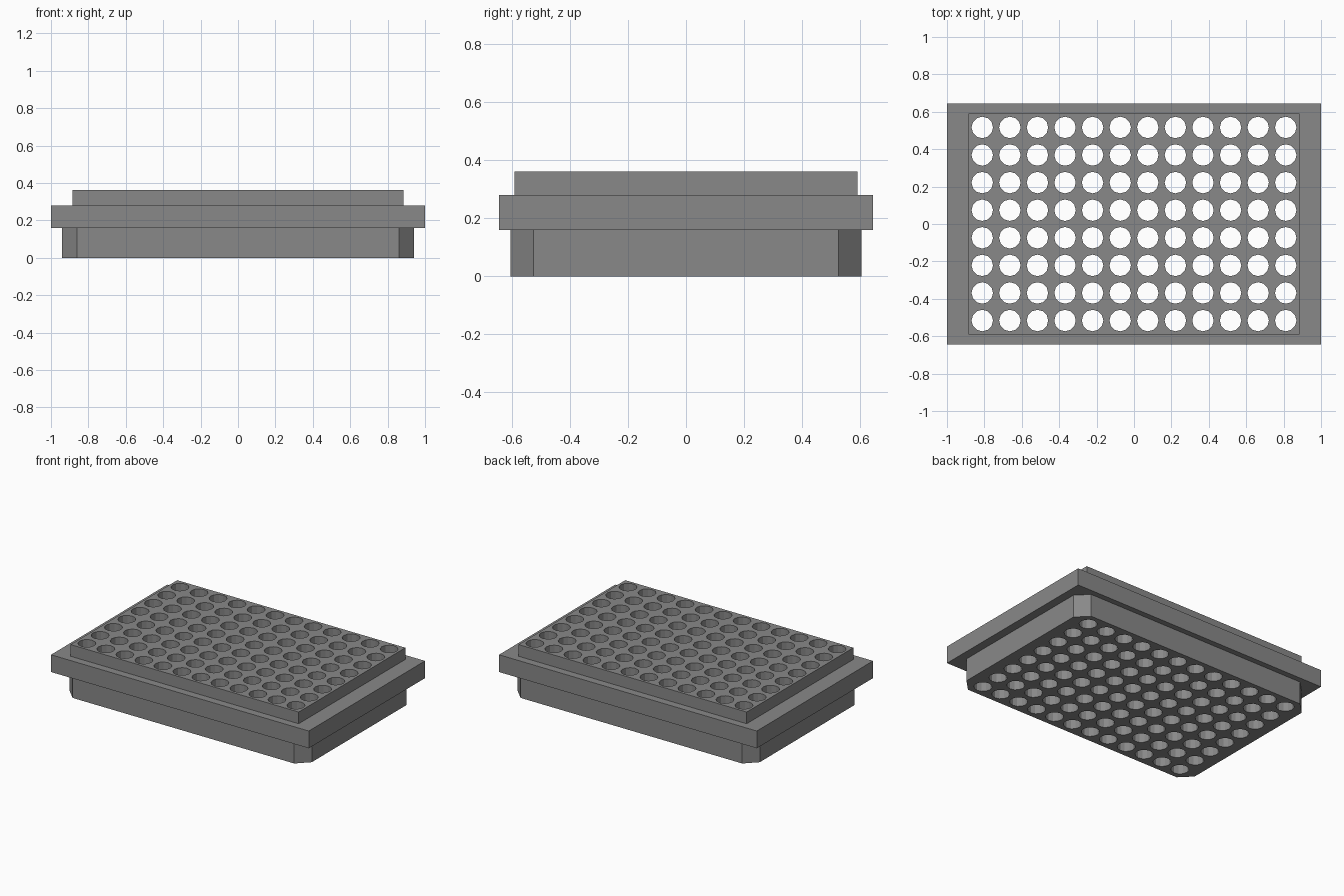
import bpy, bmesh, math

if "Cube" in bpy.data.objects:
    bpy.data.objects.remove(bpy.data.objects["Cube"])

PITCH, RADIUS, SIDES = 0.1475, 0.0575, 12
COLS, ROWS = 12, 8


def prism(bm, outline, z0, z1):
    """Closed vertical prism from a counter-clockwise outline."""
    low = [bm.verts.new((x, y, z0)) for x, y in outline]
    high = [bm.verts.new((x, y, z1)) for x, y in outline]
    bm.faces.new(low[::-1])
    bm.faces.new(high)
    n = len(outline)
    for i in range(n):
        j = (i + 1) % n
        bm.faces.new((low[i], low[j], high[j], high[i]))


# Dark grey plastic
plastic = bpy.data.materials.new("dark_plastic")
plastic.diffuse_color = (0.25, 0.25, 0.25, 1)
plastic.use_nodes = True
plastic.node_tree.nodes["Principled BSDF"].inputs["Base Color"].default_value = plastic.diffuse_color


def make(name, prisms):
    bm = bmesh.new()
    for p in prisms:
        prism(bm, *p)
    me = bpy.data.meshes.new(name)
    bm.to_mesh(me)
    bm.free()
    me.materials.append(plastic)
    ob = bpy.data.objects.new(name, me)
    bpy.context.collection.objects.link(ob)
    return ob


def rect(x, y, c=0.0):
    """Rectangle of half sizes x, y with optional corner chamfer c."""
    if c == 0:
        return [(-x, -y), (x, -y), (x, y), (-x, y)]
    return [(-x + c, -y), (x - c, -y), (x, -y + c), (x, y - c),
            (x - c, y), (-x + c, y), (-x, y - c), (-x, -y + c)]


def circle(cx, cy):
    return [(cx + RADIUS * math.cos(math.tau * i / SIDES),
             cy + RADIUS * math.sin(math.tau * i / SIDES)) for i in range(SIDES)]


# Chamfered lower block, wide flange and raised deck
rack = make("tube_rack", [(rect(0.94, 0.605, 0.08), 0, 0.159)])
flange = make("flange", [(rect(1.0, 0.644), 0.159, 0.28)])
deck = make("raised_deck", [(rect(0.885, 0.591), 0.28, 0.362)])

# Grid of through holes
holes = make("hole_cutter", [
    (circle((c - (COLS - 1) / 2) * PITCH, (r - (ROWS - 1) / 2) * PITCH), -0.1, 0.5)
    for c in range(COLS) for r in range(ROWS)])

# Fuse the tiers, then drill the holes
for ob, op in ((flange, 'UNION'), (deck, 'UNION'), (holes, 'DIFFERENCE')):
    mod = rack.modifiers.new(ob.name, 'BOOLEAN')
    mod.operation = op
    mod.solver = 'EXACT'
    mod.object = ob
    bpy.context.view_layer.objects.active = rack
    bpy.ops.object.modifier_apply(modifier=mod.name)
    bpy.data.objects.remove(ob)
